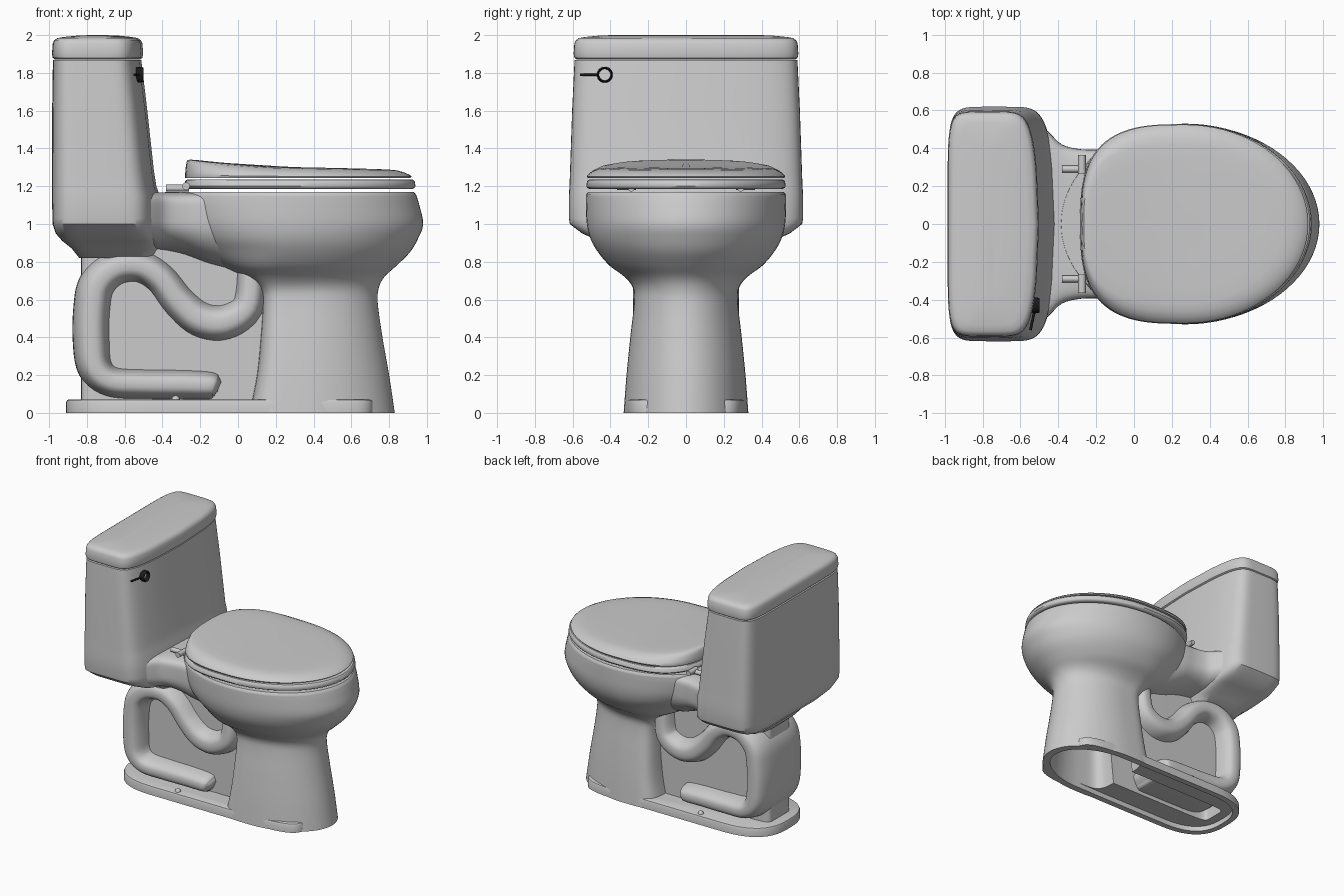
import bpy, bmesh, math
from mathutils import Vector

if "Cube" in bpy.data.objects:
    bpy.data.objects.remove(bpy.data.objects["Cube"])

N = 80


def spow(v, p):
    return math.copysign(abs(v) ** p, v)


def finish(ob, angle=40):
    bpy.ops.object.select_all(action='DESELECT')
    ob.select_set(True)
    bpy.context.view_layer.objects.active = ob
    bpy.ops.object.shade_smooth_by_angle(angle=math.radians(angle))
    return ob


def loft(name, rows):
    """Skin closed loops in order and cap both ends."""
    bm = bmesh.new()
    loops = [[bm.verts.new(p) for p in r] for r in rows]
    n = len(rows[0])
    for a, b in zip(loops, loops[1:]):
        for i in range(n):
            bm.faces.new((a[i], a[(i + 1) % n], b[(i + 1) % n], b[i]))
    bm.faces.new(loops[0])
    bm.faces.new(loops[-1])
    bmesh.ops.recalc_face_normals(bm, faces=bm.faces)
    me = bpy.data.meshes.new(name)
    bm.to_mesh(me)
    bm.free()
    ob = bpy.data.objects.new(name, me)
    bpy.context.collection.objects.link(ob)
    return finish(ob)


def egg(z, xb, xc, xf, w, nb=2.0, nf=2.0, bulge=0.0):
    """Plan outline: superellipse with separate back and front halves."""
    pts = []
    for i in range(N):
        t = 2 * math.pi * i / N
        c, s = math.cos(t), math.sin(t)
        n, a = (nf, xf - xc) if c >= 0 else (nb, xc - xb)
        y = spow(s, 2 / n)
        x = xc + a * spow(c, 2 / n)
        if c > 0:
            x -= bulge * y * y
        pts.append(Vector((x, w * y, z)))
    return pts


def smooth(pts, steps):
    """Catmull-Rom through tuples of any length."""
    out = []
    for i in range(len(pts) - 1):
        p0, p1, p2 = pts[max(i - 1, 0)], pts[i], pts[i + 1]
        p3 = pts[min(i + 2, len(pts) - 1)]
        for k in range(steps):
            t = k / steps
            out.append(tuple(0.5 * (2 * b + (c - a) * t + (2 * a - 5 * b + 4 * c - d) * t * t
                                    + (3 * b - a - 3 * c + d) * t ** 3)
                             for a, b, c, d in zip(p0, p1, p2, p3)))
    return out + [pts[-1]]


def cut(ob, cutters):
    for c in cutters:
        m = ob.modifiers.new("cut", 'BOOLEAN')
        m.operation, m.solver, m.object = 'DIFFERENCE', 'EXACT', c
        bpy.context.view_layer.objects.active = ob
        bpy.ops.object.modifier_apply(modifier=m.name)


# Bowl and front pedestal: z, back x, centre x, front x, half width, back squareness
bowl_rows = [(0, .06, .32, .83, .33, 5), (.2, .10, .33, .80, .315, 5), (.4, .12, .34, .765, .295, 5),
             (.58, .13, .34, .74, .275, 5), (.66, .11, .32, .745, .28, 4.5), (.72, .03, .29, .775, .325, 3.2),
             (.78, -.1, .27, .84, .405, 2.4), (.85, -.22, .27, .91, .465, 2), (.92, -.3, .27, .952, .505, 2),
             (1.0, -.36, .27, .98, .525, 2), (1.1, -.39, .27, .96, .53, 2), (1.155, -.39, .27, .943, .53, 2)]
rows = [egg(*r) for r in smooth(bowl_rows, 4)]
rows += [egg(1.17, -.385, .27, .93, .518), egg(1.17, -.3, .27, .85, .43)]
bowl = loft("bowl_and_pedestal", rows)

# Base plate with rounded back
base = loft("base_plate", [egg(z, -.91 + i, -.5, .72 - i, .325 - i, 2.7, 7)
                           for z, i in ((0, 0), (.055, 0), (.067, .005), (.072, .017))])

# Recessed web behind the pedestal
web = loft("rear_web", [egg(z, -.83, -.3, .2, .15, 9, 9) for z in (.03, .45, .9)])

# Hollow underside
cavities = [loft("front_cavity", [egg(-.05, .1, .33, .775, .28, 5), egg(.62, .17, .34, .69, .225, 5)]),
            loft("rear_cavity", [egg(z, -.79, -.3, .25, .11, 9, 9) for z in (-.05, .6)]),
            loft("plate_cavity", [egg(z, -.865, -.5, .6, .278, 2.7, 7) for z in (-.06, .04)])]
for part in (bowl, base, web):
    cut(part, cavities)
    finish(part)
for c in cavities:
    bpy.data.objects.remove(c)

# Trapway pipe swept along an S-bend: x, z, radius, half depth
path = smooth([(.07, .74, .08, .24), (.05, .56, .09, .25), (-.07, .48, .1, .255), (-.2, .495, .1, .255),
               (-.31, .585, .095, .255), (-.41, .71, .09, .26), (-.52, .775, .09, .265), (-.65, .765, .095, .275),
               (-.745, .68, .1, .28), (-.772, .55, .1, .28), (-.775, .38, .1, .28), (-.755, .24, .095, .28),
               (-.67, .165, .085, .275), (-.5, .152, .083, .265), (-.3, .15, .082, .26), (-.15, .145, .078, .255),
               (-.115, .14, .06, .235), (-.1, .135, .03, .2)], 5)
rows = []
for i, (x, z, r, d) in enumerate(path):
    a, b = path[max(i - 1, 0)], path[min(i + 1, len(path) - 1)]
    t = Vector((b[0] - a[0], 0, b[1] - a[1])).normalized()
    nrm = Vector((-t.z, 0, t.x))
    ring = []
    for k in range(48):
        th = 2 * math.pi * k / 48
        ring.append(Vector((x, 0, z)) + nrm * r * spow(math.cos(th), 2 / 2.8)
                    + Vector((0, d * spow(math.sin(th), 2 / 2.8), 0)))
    rows.append(ring)
loft("trapway_pipe", rows)

# Deck joining bowl to tank: x, half width, bottom z
rows = []
for x, w, zb in smooth([(-.7, .58, .87), (-.52, .54, .87), (-.45, .485, .865), (-.38, .42, .855), (-.28, .395, .83),
                        (-.15, .39, .78), (.0, .36, .74), (.1, .3, .72)], 4):
    ring = []
    for k in range(64):
        th = 2 * math.pi * k / 64
        c, s = math.cos(th), math.sin(th)
        n, h = (7, .148) if s > 0 else (2.3, 1.02 - zb)
        ring.append(Vector((x, w * spow(c, 2 / n), 1.02 + h * spow(s, 2 / n))))
    rows.append(ring)
loft("deck", rows)

# Tank: z, back x, front x, half width, front bulge
tank_rows = [(.82, -.84, -.45, .24, .02), (.87, -.88, -.42, .3, .03), (.91, -.93, -.41, .46, .04),
             (.95, -.965, -.41, .55, .05), (1.0, -.982, -.41, .615, .06), (1.03, -.983, -.412, .62, .06),
             (1.15, -.984, -.415, .62, .06), (1.2, -.984, -.432, .617, .055), (1.28, -.984, -.445, .614, .05),
             (1.6, -.984, -.48, .603, .05), (1.868, -.98, -.512, .59, .05)]
loft("tank", [egg(z, xb, (xb + xf) / 2, xf, w, 7, 7, bu) for z, xb, xf, w, bu in tank_rows])

# Tank lid: z, inset
loft("tank_lid", [egg(z, -.985 + i, -.745, -.502 - i, .595 - i, 7, 7, .05)
                  for z, i in ((1.872, .015), (1.88, .004), (1.9, 0), (1.955, .004), (1.973, .012),
                               (1.984, .028), (1.99, .06), (1.997, .13), (2.0, .2))])

# Seat ring
outline = dict(nb=3.0)
loft("seat", [egg(z, -.285 + i, .27, .94 - i, .528 - i, **outline)
              for z, i in ((1.185, .02), (1.19, .006), (1.2, 0), (1.225, .004), (1.234, .012), (1.236, .03))])

# Seat lid: height fraction, scale; taller toward the hinge
rows = []
for f, s in ((0, .97), (0, .99), (.15, 1), (.35, .985), (.65, .94), (.88, .88), (.97, .8), (1, .65), (1.02, .4), (1.02, .04)):
    ring = egg(0, .27 - .55 * s ** .12, .27, .27 + .65 * s, .525 * s, 3.0)
    for p in ring:
        rise = max(0, min(1, (.25 - p.x) / .53))
        p.z = 1.244 + f * (.062 - .02 * max(0, p.x) + .038 * rise ** 1.7)
    rows.append(ring)
loft("seat_lid", rows)


def cylinder(name, loc, r, length, axis):
    rot = {'X': (0, math.pi / 2, 0), 'Y': (math.pi / 2, 0, 0)}[axis]
    bpy.ops.mesh.primitive_cylinder_add(vertices=24, radius=r, depth=length, location=loc, rotation=rot)
    bpy.context.object.name = name
    return finish(bpy.context.object)


# Hinges and floor bolt caps on both sides
for side, y in (("left", -1), ("right", 1)):
    cylinder("hinge_post_" + side, (-.32, y * .29, 1.19), .018, .12, 'X')
    cylinder("hinge_pin_" + side, (-.275, y * .315, 1.2), .02, .1, 'Y')
    bpy.ops.mesh.primitive_uv_sphere_add(segments=20, ring_count=10, radius=.022, location=(-.33, y * .285, .07))
    bpy.context.object.name = "bolt_cap_" + side
    finish(bpy.context.object)

# Black flush handle: ring and lever
black = bpy.data.materials.new("black")
black.diffuse_color = (.01, .01, .01, 1)
black.use_nodes = True
black.node_tree.nodes["Principled BSDF"].inputs["Base Color"].default_value = black.diffuse_color
bpy.ops.mesh.primitive_torus_add(major_radius=.036, minor_radius=.006, major_segments=32, minor_segments=10,
                                 location=(-.52, -.43, 1.79), rotation=(0, math.pi / 2, 0))
ring = bpy.context.object
ring.name = "handle_ring"
ring.scale.z = 3.5
finish(ring)
lever = cylinder("handle_lever", (-.537, -.512, 1.79), .007, .1, 'Y')
lever.rotation_euler.z = math.radians(-12)
for ob in (ring, lever):
    ob.data.materials.append(black)
